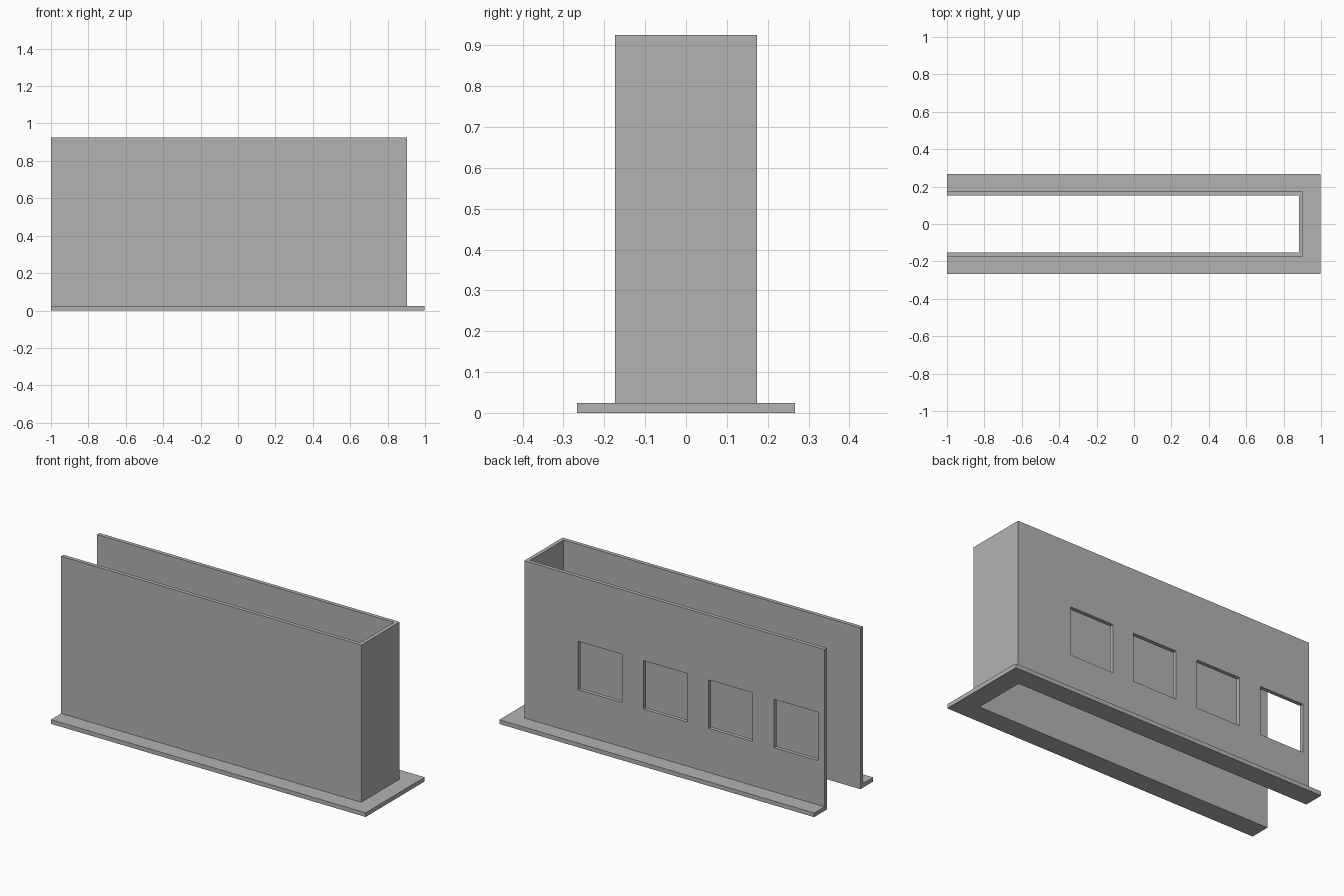
import bpy
import bmesh

cube = bpy.data.objects.get("Cube")
if cube:
    bpy.data.objects.remove(cube, do_unlink=True)

# Main sizes
OPEN_X = -1.0
INNER_X, INNER_Y = 0.882, 0.152
WALL_T, FLANGE_W = 0.022, 0.115
FLANGE_H, TOP = 0.024, 0.925

grey = bpy.data.materials.new("plain grey")
grey.use_nodes = True
colour = (0.45, 0.45, 0.45, 1)
grey.diffuse_color = colour
grey.node_tree.nodes["Principled BSDF"].inputs["Base Color"].default_value = colour


def prism(name, outline, z0, z1):
    """Extrude a flat outline from z0 up to z1."""
    bm = bmesh.new()
    face = bm.faces.new([bm.verts.new((x, y, z0)) for x, y in outline])
    result = bmesh.ops.extrude_face_region(bm, geom=[face])
    top = [v for v in result["geom"] if isinstance(v, bmesh.types.BMVert)]
    bmesh.ops.translate(bm, verts=top, vec=(0, 0, z1 - z0))
    bmesh.ops.recalc_face_normals(bm, faces=bm.faces)
    mesh = bpy.data.meshes.new(name)
    bm.to_mesh(mesh)
    bm.free()
    mesh.materials.append(grey)
    obj = bpy.data.objects.new(name, mesh)
    bpy.context.collection.objects.link(obj)
    return obj


def u_outline(width):
    """U shape around the inner channel, open at one end."""
    x, y = INNER_X + width, INNER_Y + width
    half = [(OPEN_X, INNER_Y), (OPEN_X, y), (x, y)]
    inner = (INNER_X, INNER_Y)
    return ([inner] + half + [(a, -b) for a, b in reversed(half)]
            + [(INNER_X, -INNER_Y)])


# Foot flange and the U-shaped walls standing on it
prism("base_flange", u_outline(FLANGE_W), 0, FLANGE_H)
walls = prism("walls", u_outline(WALL_T), FLANGE_H, TOP)

# Four square windows cut through the back wall
SIZE, PITCH, FIRST_X, SILL = 0.278, 0.414, -0.958, 0.277
for i in range(4):
    x = FIRST_X + i * PITCH
    y0, y1 = INNER_Y - 0.05, INNER_Y + 0.1
    cutter = prism("window_cutter", [(x, y0), (x + SIZE, y0),
                                     (x + SIZE, y1), (x, y1)], SILL, SILL + SIZE)
    cutter.hide_render = True
    cut = walls.modifiers.new("window", "BOOLEAN")
    cut.operation = "DIFFERENCE"
    cut.solver = "EXACT"
    cut.object = cutter
    bpy.context.view_layer.objects.active = walls
    bpy.ops.object.modifier_apply(modifier=cut.name)
    bpy.data.objects.remove(cutter, do_unlink=True)
